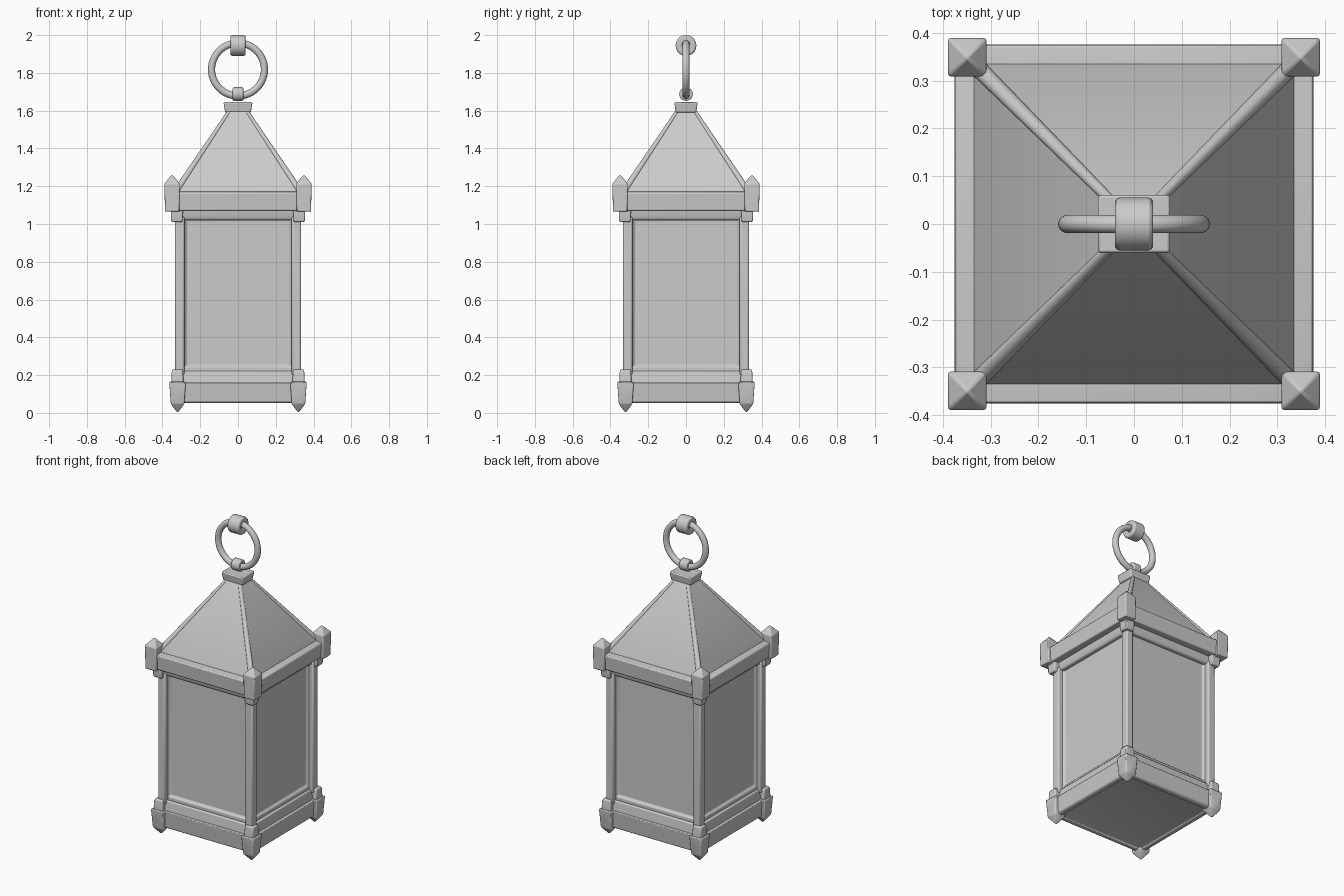
import bpy, bmesh, math
from mathutils import Vector

cube = bpy.data.objects.get("Cube")
if cube:
    bpy.data.objects.remove(cube, do_unlink=True)

metal = bpy.data.materials.new("grey_metal")
metal.use_nodes = True
grey = (0.6, 0.6, 0.6, 1)
metal.diffuse_color = grey
metal.node_tree.nodes["Principled BSDF"].inputs["Base Color"].default_value = grey


def finish(name, bm, bevel=0.0, angle=35):
    """Turn a bmesh into a shaded object with an optional soft bevel."""
    bmesh.ops.recalc_face_normals(bm, faces=bm.faces)
    mesh = bpy.data.meshes.new(name)
    bm.to_mesh(mesh)
    bm.free()
    mesh.materials.append(metal)
    ob = bpy.data.objects.new(name, mesh)
    bpy.context.collection.objects.link(ob)
    if bevel:
        mod = ob.modifiers.new("soft_edges", "BEVEL")
        mod.width = bevel
        mod.segments = 2
        mod.limit_method = "ANGLE"
    bpy.ops.object.select_all(action="DESELECT")
    ob.select_set(True)
    bpy.context.view_layer.objects.active = ob
    bpy.ops.object.shade_smooth_by_angle(angle=math.radians(angle))
    return ob


def stack(name, levels, centre=(0, 0), bevel=0.006):
    """Square loft: levels are (z, half x, half y); zero half size is a point."""
    bm = bmesh.new()
    rings = []
    for z, hx, hy in levels:
        corners = [(-1, -1), (1, -1), (1, 1), (-1, 1)] if hx else [(0, 0)]
        rings.append([bm.verts.new((centre[0] + a * hx, centre[1] + b * hy, z))
                      for a, b in corners])
    for low, high in zip(rings, rings[1:]):
        for i in range(4):
            j = (i + 1) % 4
            quad = [low[i % len(low)], low[j % len(low)],
                    high[j % len(high)], high[i % len(high)]]
            bm.faces.new(list(dict.fromkeys(quad)))
    for ring in (rings[0], rings[-1]):
        if len(ring) == 4:
            bm.faces.new(ring)
    return finish(name, bm, bevel)


def square(name, levels, bevel=0.006):
    return stack(name, [(z, h, h) for z, h in levels], (0, 0), bevel)


def ring(name, z, major, profile, axis, bevel=0.0, steps=40):
    """Sweep a (radial, axial) profile around a horizontal axis."""
    bm = bmesh.new()
    loops = []
    for i in range(steps):
        a = math.tau * i / steps
        loop = []
        for r, w in profile:
            u, v = (major + r) * math.cos(a), (major + r) * math.sin(a)
            loop.append(bm.verts.new((u, w, z + v) if axis == "y" else (w, u, z + v)))
        loops.append(loop)
    n = len(profile)
    for i in range(steps):
        p, q = loops[i], loops[(i + 1) % steps]
        for k in range(n):
            m = (k + 1) % n
            bm.faces.new((p[k], q[k], q[m], p[m]))
    return finish(name, bm, bevel, 40)


def box_profile(r, w):
    return [(-r, -w), (r, -w), (r, w), (-r, w)]


# Body with four recessed panels
bm = bmesh.new()
bmesh.ops.create_cube(bm, size=1)
for v in bm.verts:
    v.co = (v.co.x * 0.61, v.co.y * 0.61, 0.635 + v.co.z * 0.83)
bm.normal_update()
sides = [f for f in bm.faces if abs(f.normal.z) < 0.5]
bmesh.ops.inset_individual(bm, faces=sides, thickness=0.03)
bmesh.ops.inset_individual(bm, faces=sides, thickness=0.018, depth=-0.014)
finish("body_panels", bm, 0.003)

# Base: skirt, inset underside and upper rail
skirt = square("base_skirt", [(0.052, 0.325), (0.058, 0.335), (0.162, 0.346)])
bm = bmesh.new()
bm.from_mesh(skirt.data)
bm.normal_update()
under = [f for f in bm.faces if f.normal.z < -0.9]
bmesh.ops.inset_individual(bm, faces=under, thickness=0.03)
bmesh.ops.inset_individual(bm, faces=under, thickness=0.006, depth=-0.008)
bm.to_mesh(skirt.data)
bm.free()
square("base_rail", [(0.155, 0.328), (0.222, 0.318)])

# Eaves: under rail and trim around the roof
square("upper_rail", [(1.02, 0.313), (1.035, 0.322), (1.08, 0.326)])
square("eave_trim", [(1.07, 0.368), (1.165, 0.376), (1.172, 0.345), (1.172, 0.33)])

# Corner posts, collars and pointed corner blocks
for side_x, side_name in ((-1, "right"), (1, "left")):
    for side_y, end_name in ((-1, "front"), (1, "back")):
        tag = f"{end_name}_{side_name}"

        def corner(part, offset, levels, bevel=0.006):
            stack(f"{part}_{tag}", [(z, h, h) for z, h in levels],
                  (side_x * offset, side_y * offset), bevel)

        corner("post", 0.309, [(0.2, 0.025), (1.04, 0.025)], 0.009)
        corner("lower_collar", 0.321, [(0.155, 0.033), (0.215, 0.03), (0.23, 0.026)])
        corner("upper_collar", 0.324, [(1.01, 0.028), (1.025, 0.031), (1.08, 0.032)])
        corner("foot", 0.32, [(0.0, 0), (0.048, 0.036), (0.165, 0.044)], 0.005)
        corner("eave_block", 0.349, [(1.066, 0.038), (1.215, 0.04), (1.262, 0)], 0.005)

        # Rounded rib along the roof hip
        a = Vector((side_x * 0.327, side_y * 0.327, 1.172))
        b = Vector((side_x * 0.05, side_y * 0.05, 1.59))
        bm = bmesh.new()
        bmesh.ops.create_cone(bm, cap_ends=True, segments=12, radius1=0.018,
                              radius2=0.011, depth=(b - a).length)
        turn = (b - a).to_track_quat("Z", "Y")
        for v in bm.verts:
            v.co = turn @ v.co + (a + b) / 2
        finish(f"roof_rib_{tag}", bm)

# Roof and cap
square("roof", [(1.16, 0.338), (1.178, 0.333), (1.6, 0.052)], 0.002)
stack("roof_cap", [(1.59, 0.068, 0.054), (1.645, 0.077, 0.062)], (0, 0), 0.007)

# Hanging rings
ring("cap_loop", 1.688, 0.024, box_profile(0.012, 0.028), "x", 0.006, 24)
circle = [(0.019 * math.cos(math.tau * i / 14), 0.019 * math.sin(math.tau * i / 14))
          for i in range(14)]
ring("carry_ring", 1.818, 0.14, circle, "y", 0, 56)
ring("top_loop", 1.945, 0.037, box_profile(0.018, 0.04), "x", 0.009, 28)
